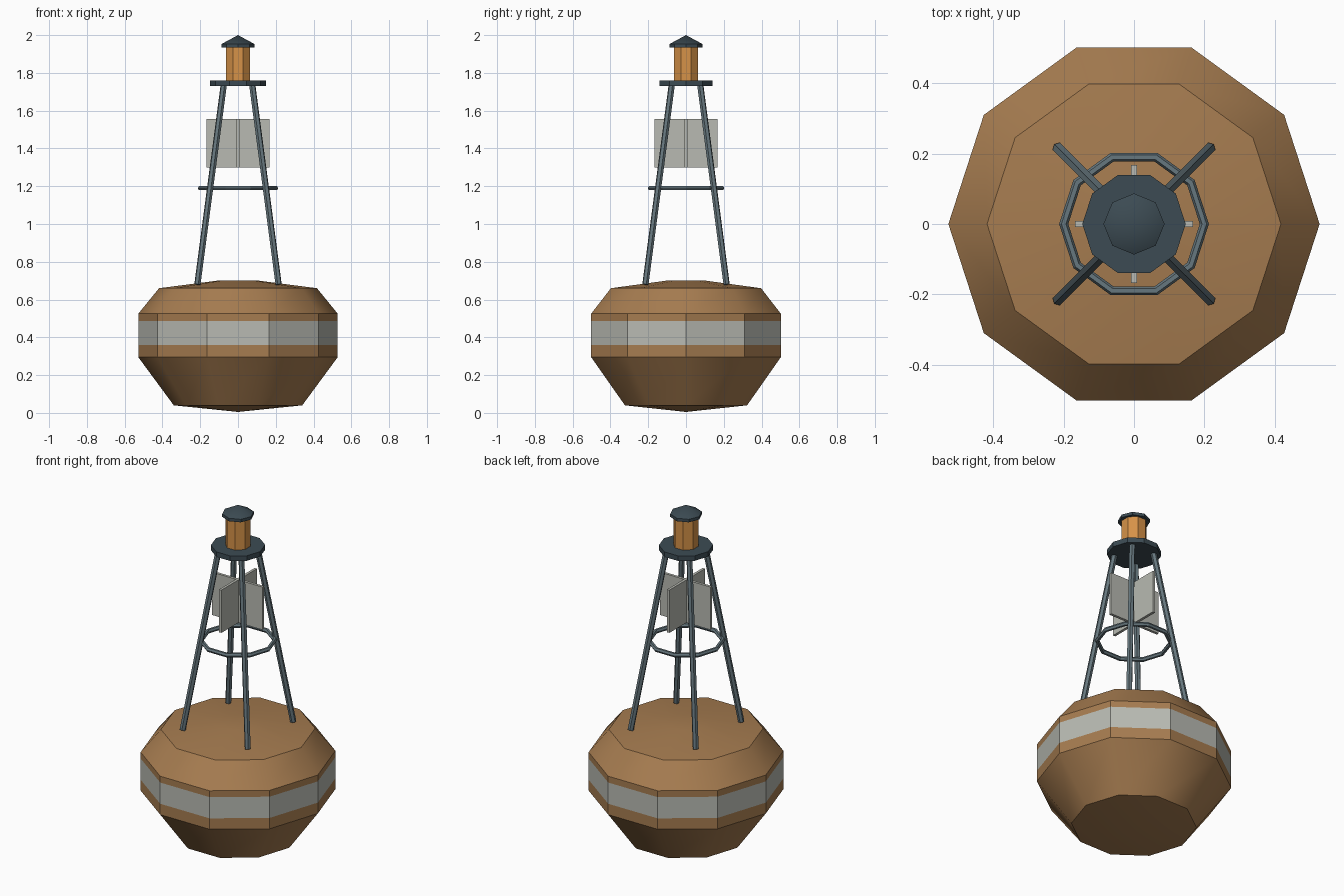
import bpy, bmesh, math
from mathutils import Vector

if "Cube" in bpy.data.objects:
    bpy.data.objects.remove(bpy.data.objects["Cube"])


def lin(c):
    return c / 12.92 if c <= 0.04045 else ((c + 0.055) / 1.055) ** 2.4


def material(name, r, g, b):
    m = bpy.data.materials.new(name)
    m.diffuse_color = (lin(r / 255), lin(g / 255), lin(b / 255), 1)
    m.use_nodes = True
    m.node_tree.nodes["Principled BSDF"].inputs["Base Color"].default_value = m.diffuse_color
    return m


HULL = material("hull brown", 166, 124, 80)
BAND = material("pale grey", 184, 186, 178)
STEEL = material("steel", 102, 119, 126)
DARK = material("dark slate", 60, 75, 83)
AMBER = material("amber lamp", 214, 146, 72)


def finish(bm, name, mats):
    bmesh.ops.remove_doubles(bm, verts=bm.verts, dist=1e-5)
    bmesh.ops.recalc_face_normals(bm, faces=bm.faces)
    me = bpy.data.meshes.new(name)
    bm.to_mesh(me)
    bm.free()
    ob = bpy.data.objects.new(name, me)
    bpy.context.collection.objects.link(ob)
    for m in mats:
        me.materials.append(m)
    bpy.ops.object.select_all(action='DESELECT')
    bpy.context.view_layer.objects.active = ob
    ob.select_set(True)
    bpy.ops.object.shade_smooth_by_angle(angle=math.radians(30))
    return ob


def lathe(name, profile, sides, mats, turn=0.0, closed=False):
    """Revolve (radius, z) points around the z axis."""
    bm = bmesh.new()
    rings = []
    for r, z in profile:
        if r == 0:
            rings.append([bm.verts.new((0, 0, z))] * sides)
        else:
            rings.append([bm.verts.new((r * math.cos(turn + math.tau * i / sides),
                                        r * math.sin(turn + math.tau * i / sides), z))
                          for i in range(sides)])
    pairs = list(zip(rings, rings[1:])) + ([(rings[-1], rings[0])] if closed else [])
    for a, b in pairs:
        for i in range(sides):
            j = (i + 1) % sides
            bm.faces.new(list(dict.fromkeys((a[i], a[j], b[j], b[i]))))
    return finish(bm, name, mats)


# Float hull with a painted band around the waist
hull = lathe("float_hull", [(0, 0.005), (0.34, 0.04), (0.528, 0.295), (0.528, 0.36),
                            (0.528, 0.487), (0.528, 0.525), (0.418, 0.66),
                            (0.11, 0.70), (0, 0.70)], 10, [HULL, BAND])
for p in hull.data.polygons:
    p.material_index = int(0.36 < p.center.z < 0.487 and abs(p.normal.z) < 0.1)

# Four leaning tower legs
for n, (sx, sy) in enumerate([(1, 1), (-1, 1), (-1, -1), (1, -1)], 1):
    foot, head = Vector((0.215 * sx, 0.215 * sy, 0.68)), Vector((0.075 * sx, 0.075 * sy, 1.74))
    axis = head - foot
    bm = bmesh.new()
    bmesh.ops.create_cone(bm, cap_ends=True, segments=6, radius1=0.017, radius2=0.017,
                          depth=axis.length)
    bmesh.ops.transform(bm, matrix=axis.to_track_quat('Z', 'Y').to_matrix().to_4x4(), verts=bm.verts)
    bmesh.ops.translate(bm, vec=(foot + head) / 2, verts=bm.verts)
    finish(bm, f"tower_leg_{n}", [STEEL])

# Brace ring around the legs
lathe("brace_ring", [(0.2 + 0.013 * math.cos(math.tau * k / 6), 1.19 + 0.013 * math.sin(math.tau * k / 6))
                     for k in range(6)], 10, [STEEL], closed=True)

# Crossed reflector plates
for name, sx, sy in [("reflector_plate_x", 0.336, 0.016), ("reflector_plate_y", 0.016, 0.336)]:
    bm = bmesh.new()
    bmesh.ops.create_cube(bm, size=1)
    bmesh.ops.scale(bm, vec=(sx, sy, 0.256), verts=bm.verts)
    bmesh.ops.translate(bm, vec=(0, 0, 1.428), verts=bm.verts)
    finish(bm, name, [BAND])

# Platform, lamp and roof
lathe("lamp_platform", [(0, 1.73), (0.147, 1.73), (0.147, 1.76), (0, 1.76)], 10, [DARK])
lathe("lamp", [(0, 1.76), (0.07, 1.76), (0.07, 1.94), (0, 1.94)], 8, [AMBER], turn=math.pi / 8)
lathe("lamp_roof", [(0, 1.935), (0.087, 1.935), (0.087, 1.953), (0, 2.0)], 8, [DARK])
